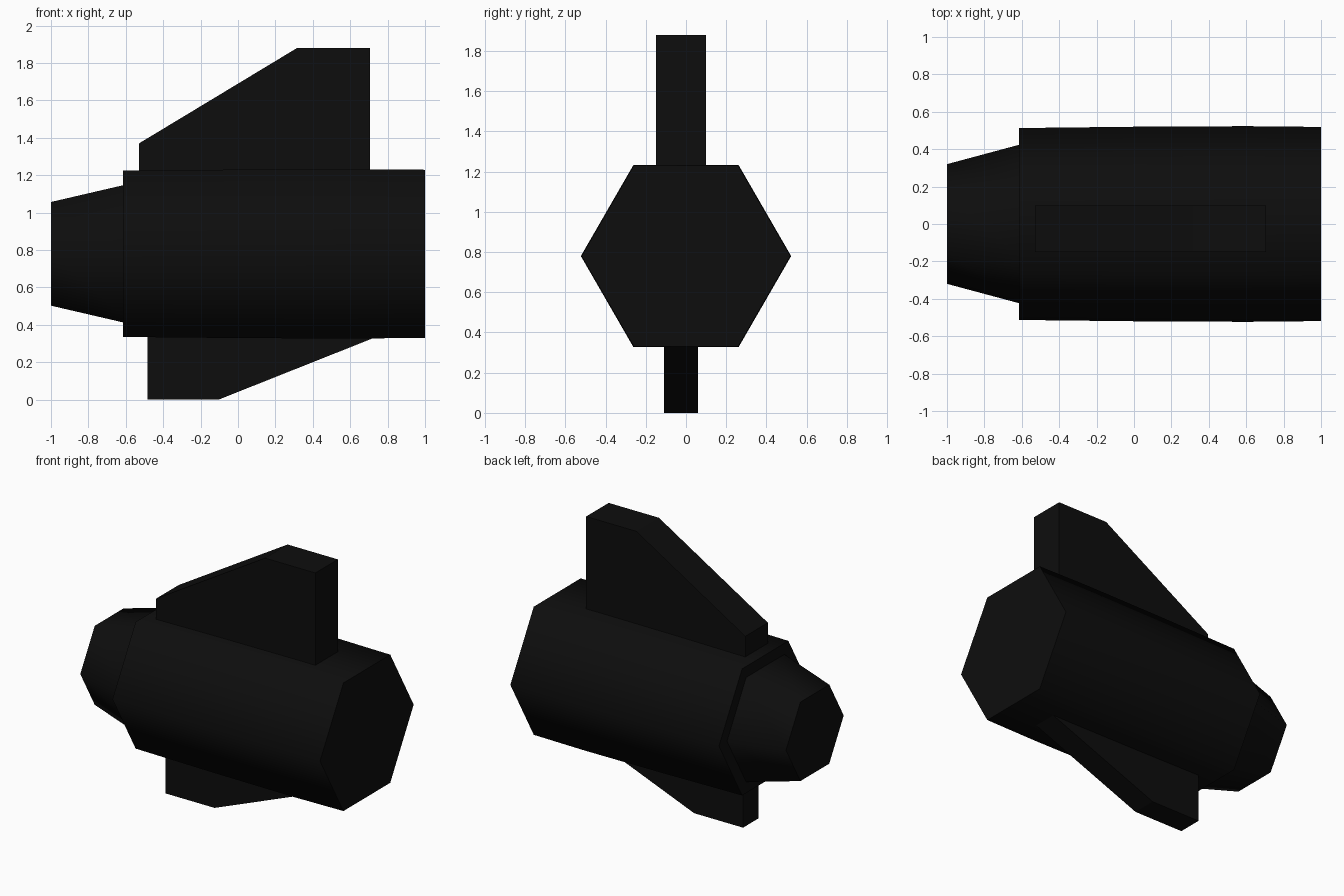
import bpy
import bmesh
import math

cube = bpy.data.objects.get("Cube")
if cube:
    bpy.data.objects.remove(cube, do_unlink=True)

AXIS_Z = 0.78
SIDES = 6

# Single near-black material
black = bpy.data.materials.new("matte black")
black.use_nodes = True
colour = (0.004, 0.004, 0.004, 1)
black.diffuse_color = colour
black.node_tree.nodes["Principled BSDF"].inputs["Base Color"].default_value = colour


def finish(name, bm):
    bmesh.ops.recalc_face_normals(bm, faces=bm.faces)
    mesh = bpy.data.meshes.new(name)
    bm.to_mesh(mesh)
    bm.free()
    mesh.materials.append(black)
    obj = bpy.data.objects.new(name, mesh)
    bpy.context.collection.objects.link(obj)
    return obj


def hex_barrel(name, profile):
    """Six-sided capped tube along x from (x, radius) pairs."""
    bm = bmesh.new()
    rings = []
    for x, r in profile:
        rings.append([bm.verts.new((x, r * math.cos(a), AXIS_Z + r * math.sin(a)))
                      for a in (math.tau * i / SIDES for i in range(SIDES))])
    for a, b in zip(rings, rings[1:]):
        for i in range(SIDES):
            j = (i + 1) % SIDES
            bm.faces.new((a[i], a[j], b[j], b[i]))
    bm.faces.new(rings[0])
    bm.faces.new(rings[-1])
    obj = finish(name, bm)
    # Rounded shading around the sides, crisp end caps
    bpy.ops.object.select_all(action='DESELECT')
    obj.select_set(True)
    bpy.context.view_layer.objects.active = obj
    bpy.ops.object.shade_smooth_by_angle(angle=math.radians(65))
    return obj


def fin(name, outline, y0, y1):
    """Slab of constant thickness from an x-z outline."""
    bm = bmesh.new()
    face = bm.faces.new([bm.verts.new((x, y0, z)) for x, z in outline])
    ext = bmesh.ops.extrude_face_region(bm, geom=[face])
    verts = [g for g in ext["geom"] if isinstance(g, bmesh.types.BMVert)]
    bmesh.ops.translate(bm, verts=verts, vec=(0, y1 - y0, 0))
    return finish(name, bm)


# Main body and narrower tapering end
hex_barrel("main_body", [(-0.615, 0.513), (0.0, 0.52), (0.6, 0.523), (1.0, 0.519)])
hex_barrel("tapered_end", [(-1.0, 0.32), (-0.56, 0.438)])

# Tall upper fin and shorter lower fin, both rooted inside the body
fin("upper_fin", [(-0.53, 1.1), (-0.53, 1.37), (0.315, 1.88), (0.705, 1.88), (0.705, 1.1)],
    -0.15, 0.10)
fin("lower_fin", [(-0.485, 0.4), (-0.485, 0), (-0.105, 0), (0.725, 0.33), (0.725, 0.4)],
    -0.11, 0.06)
